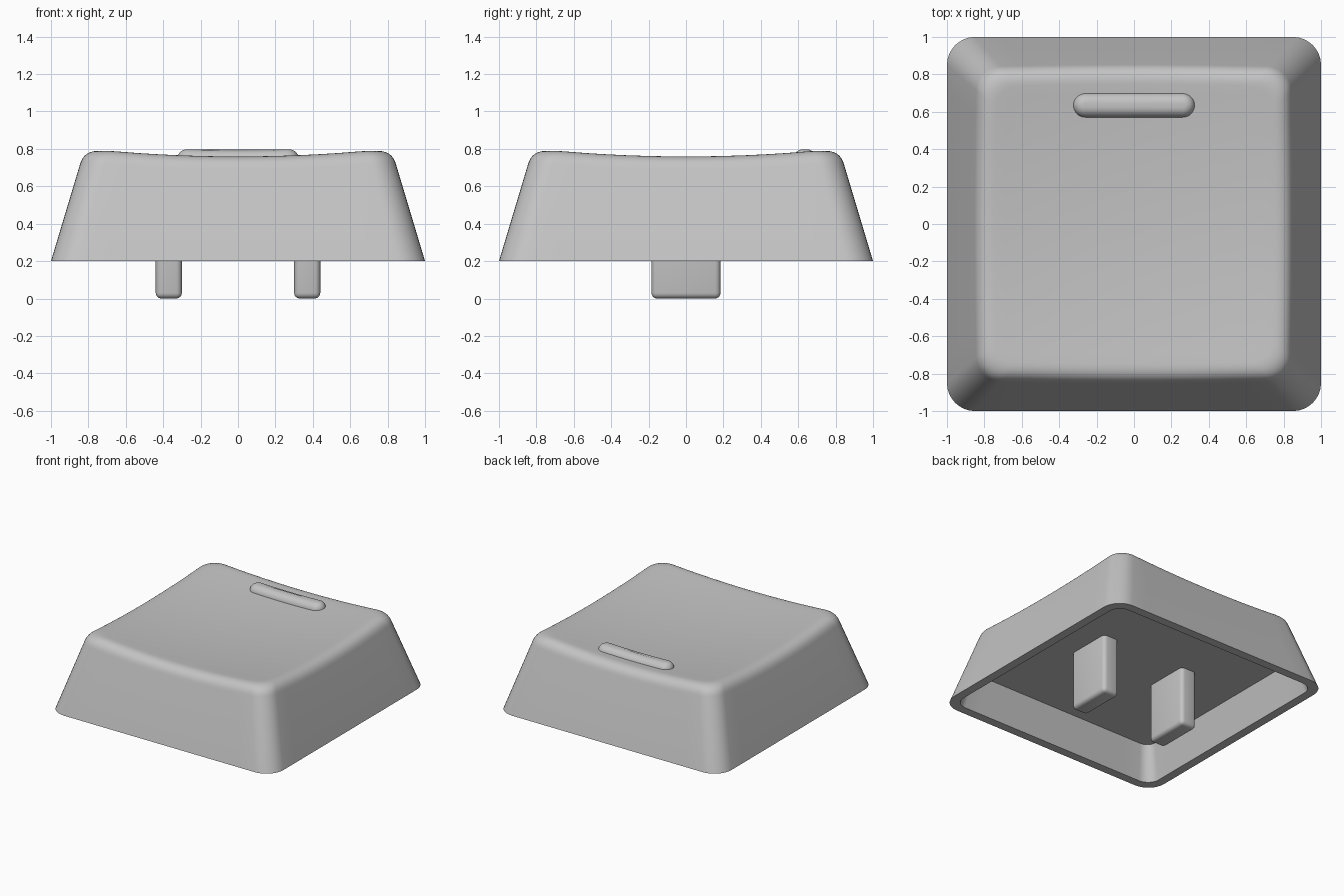
import bpy, bmesh, math
from mathutils import Vector

cube = bpy.data.objects.get("Cube")
if cube:
    bpy.data.objects.remove(cube, do_unlink=True)

grey = bpy.data.materials.new("light grey plastic")
grey.use_nodes = True
COLOUR = (0.55, 0.55, 0.55, 1)
grey.diffuse_color = COLOUR
grey.node_tree.nodes["Principled BSDF"].inputs["Base Color"].default_value = COLOUR


def finish(name, bm):
    bmesh.ops.recalc_face_normals(bm, faces=bm.faces)
    mesh = bpy.data.meshes.new(name)
    bm.to_mesh(mesh)
    bm.free()
    mesh.materials.append(grey)
    obj = bpy.data.objects.new(name, mesh)
    bpy.context.collection.objects.link(obj)
    bpy.ops.object.select_all(action='DESELECT')
    obj.select_set(True)
    bpy.context.view_layer.objects.active = obj
    bpy.ops.object.shade_smooth_by_angle(angle=math.radians(35))
    return obj


def outline(hx, hy, r, arc=8, side=12):
    """Rounded rectangle with subdivided straight sides."""
    corners = []
    for k, (sx, sy) in enumerate([(1, 1), (-1, 1), (-1, -1), (1, -1)]):
        c = Vector((sx * (hx - r), sy * (hy - r)))
        angles = [(k + i / arc) * math.pi / 2 for i in range(arc + 1)]
        corners.append([c + r * Vector((math.cos(a), math.sin(a))) for a in angles])
    pts = []
    for k, corner in enumerate(corners):
        nxt = corners[(k + 1) % 4][0]
        pts += corner + [corner[-1].lerp(nxt, i / side) for i in range(1, side)]
    return pts


def loft(name, rings):
    """Skin a stack of rings and close both ends."""
    bm = bmesh.new()
    loops = [[bm.verts.new(p) for p in ring] for ring in rings]
    for a, b in zip(loops, loops[1:]):
        for i in range(len(a)):
            j = (i + 1) % len(a)
            bm.faces.new((a[i], a[j], b[j], b[i]))
    bm.faces.new(loops[0])
    bm.faces.new(loops[-1])
    return finish(name, bm)


def flat(h, r, z):
    return [Vector((p.x, p.y, z)) for p in outline(h, h, r)]


def dish(x, y):
    return 0.722 + 0.066 * (x * x + y * y)


# Cap shell: hollow underside, tapered walls, rounded rim, dished top
base = flat(1, 0.15, 0.2)
upper = flat(0.82, 0.13, 0.8)
rim = []
for b, u in zip(base, upper):
    t = (dish(u.x, u.y) - 0.2) / 0.6
    rim.append(b.lerp(u, t))
wall_end = [r.lerp(b, 0.13) for r, b in zip(rim, base)]


def on_dish(scale):
    return [Vector((p.x * scale, p.y * scale, dish(p.x * scale, p.y * scale))) for p in rim]


top_start = on_dish(0.9)
rings = [flat(0.865, 0.08, 0.47), flat(0.93, 0.1, 0.2), base]
for i in range(9):
    t = i / 8
    rings.append([w.lerp(r, t).lerp(r.lerp(s, t), t)
                  for w, r, s in zip(wall_end, rim, top_start)])
rings += [on_dish(0.9 * (1 - i / 14)) for i in range(1, 14)]
loft("cap_shell", rings)

# Raised locating bar near the back of the top
BAR_Y, BAR_R = 0.635, 0.055
profile = [(0, 0.68), (0, 0.738)]
for i in range(1, 8):
    a = i / 7 * math.pi / 2
    profile.append((BAR_R * (1 - math.cos(a)), 0.738 + BAR_R * math.sin(a)))
loft("locating_bar", [
    [Vector((p.x, p.y + BAR_Y, z + 0.066 * p.x ** 2))
     for p in outline(0.325 - inset, 0.065 - inset, 0.0649 - inset)]
    for inset, z in profile])

# Two mounting prongs underneath
for name, side in (("left_prong", 1), ("right_prong", -1)):
    bm = bmesh.new()
    bmesh.ops.create_cube(bm, size=1)
    for v in bm.verts:
        v.co = (side * 0.37 + v.co.x * 0.14, v.co.y * 0.37, (v.co.z + 0.5) * 0.55)
    bmesh.ops.bevel(bm, geom=bm.edges[:], offset=0.03, segments=4,
                    profile=0.5, affect='EDGES')
    finish(name, bm)
